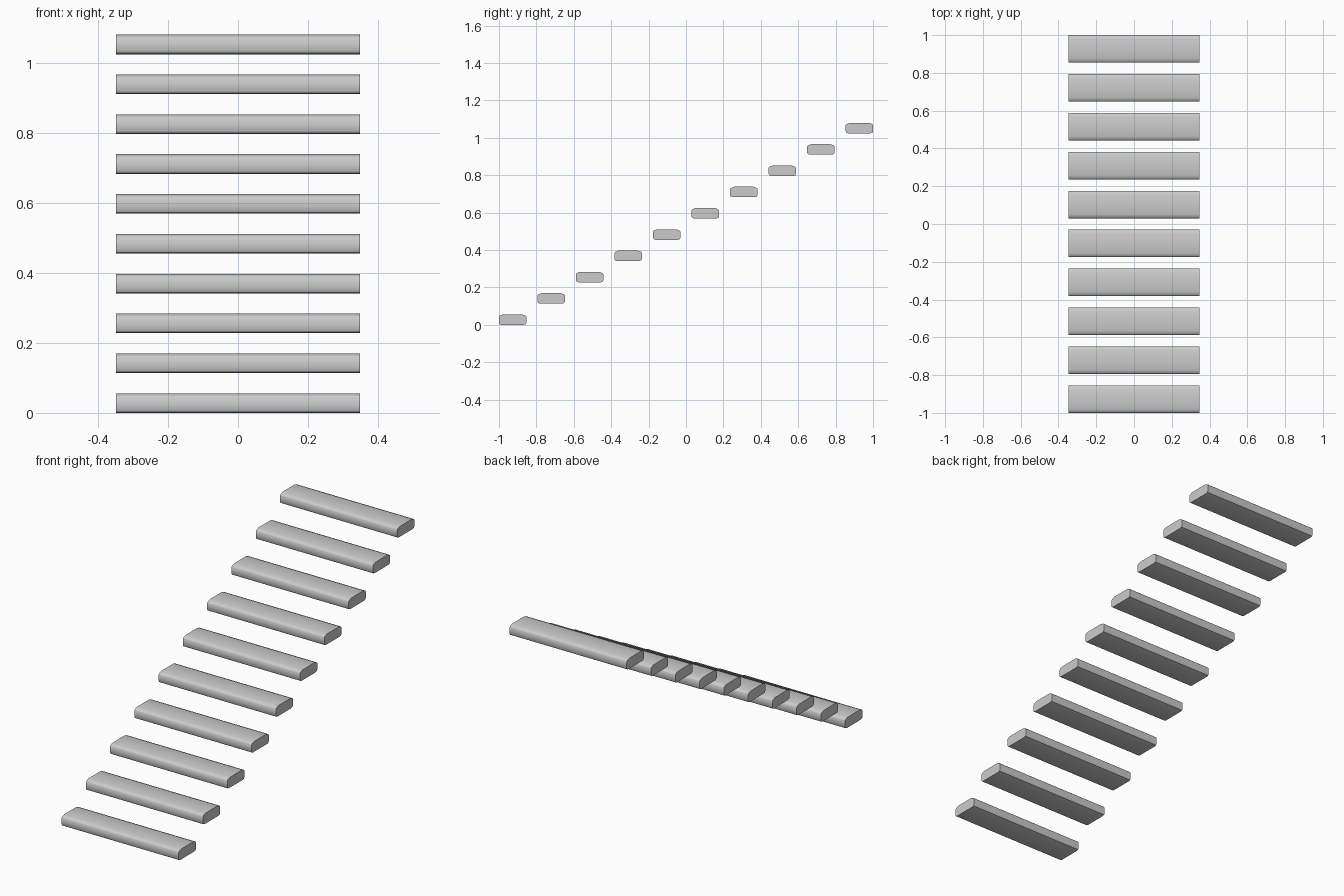
import bpy, bmesh

if "Cube" in bpy.data.objects:
    bpy.data.objects.remove(bpy.data.objects["Cube"])

COUNT = 10
HALF_W, DEPTH, HEIGHT = 0.348, 0.146, 0.056
STEP_Y = (2.0 - DEPTH) / (COUNT - 1)
STEP_Z = 0.1138

grey = bpy.data.materials.new("light grey")
grey.diffuse_color = (0.6, 0.6, 0.6, 1)
grey.use_nodes = True
grey.node_tree.nodes["Principled BSDF"].inputs["Base Color"].default_value = grey.diffuse_color

# Side profile of one tread: eased top edges, tighter eased bottom edges
half = [(0.014, 0.0), (0.004, 0.003), (0.0, 0.010), (0.0, 0.044),
        (0.005, 0.050), (0.022, HEIGHT)]
profile = half + [(DEPTH - y, z) for y, z in reversed(half)]


def add_tread(index):
    bm = bmesh.new()
    y0, z0 = -1 + index * STEP_Y, index * STEP_Z
    face = bm.faces.new([bm.verts.new((-HALF_W, y0 + y, z0 + z)) for y, z in profile])
    out = bmesh.ops.extrude_face_region(bm, geom=[face])
    moved = [v for v in out["geom"] if isinstance(v, bmesh.types.BMVert)]
    bmesh.ops.translate(bm, verts=moved, vec=(2 * HALF_W, 0, 0))
    bmesh.ops.recalc_face_normals(bm, faces=bm.faces)
    mesh = bpy.data.meshes.new(f"stair_tread_{index + 1}")
    bm.to_mesh(mesh)
    bm.free()
    mesh.materials.append(grey)
    obj = bpy.data.objects.new(mesh.name, mesh)
    bpy.context.collection.objects.link(obj)
    return obj


# Ten floating treads rising toward the back
treads = [add_tread(i) for i in range(COUNT)]
for obj in treads:
    obj.select_set(True)
bpy.context.view_layer.objects.active = treads[0]
bpy.ops.object.shade_smooth_by_angle(angle=0.7)
